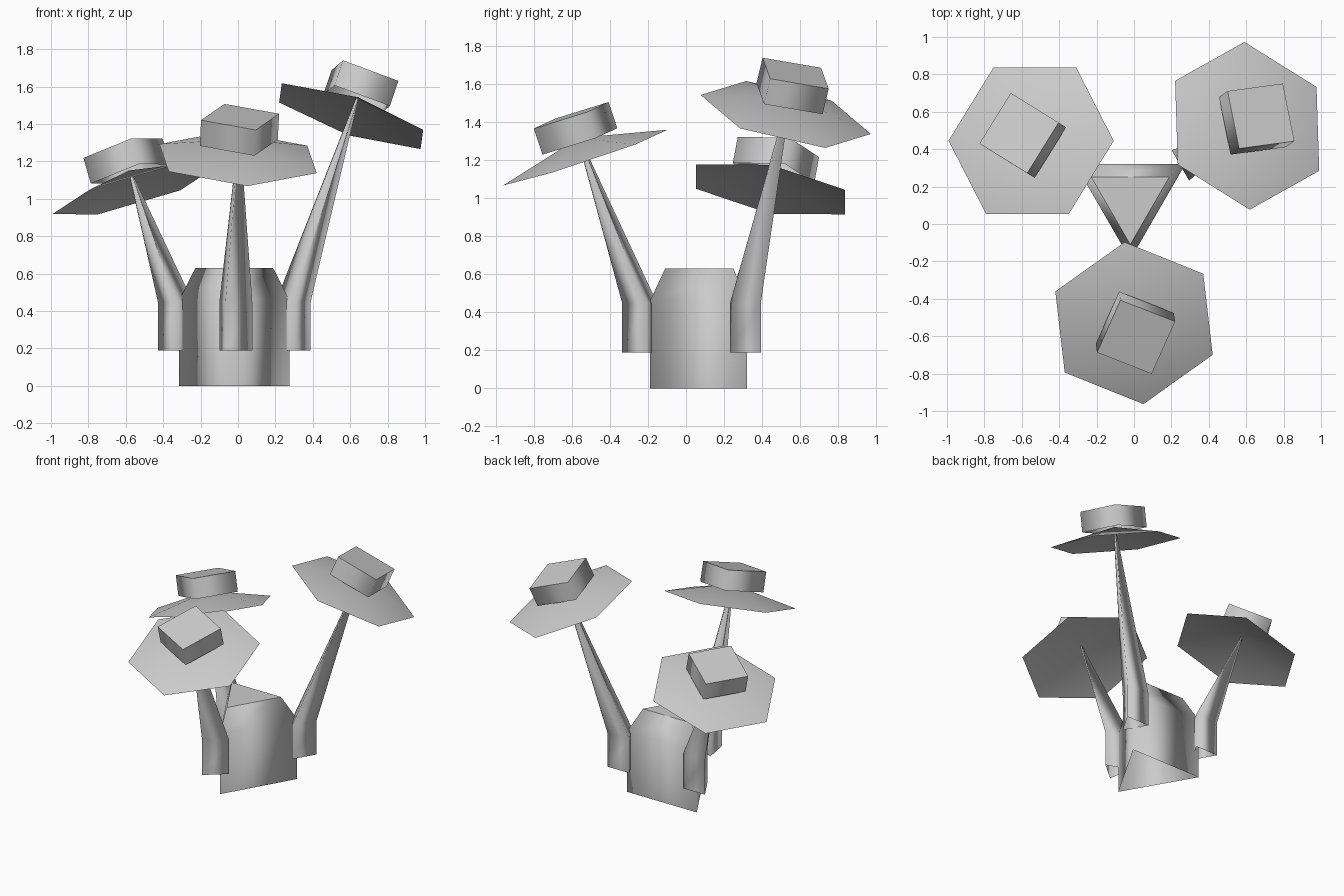
import bpy, bmesh
from math import cos, sin, tau, radians
from mathutils import Vector

cube = bpy.data.objects.get("Cube")
if cube:
    bpy.data.objects.remove(cube, do_unlink=True)

grey = bpy.data.materials.new("plain_grey")
grey.use_nodes = True
colour = (0.6, 0.6, 0.6, 1)
grey.diffuse_color = colour
grey.node_tree.nodes["Principled BSDF"].inputs["Base Color"].default_value = colour


def loft(name, rings, cap_top=False):
    """Bridge rings of points; open below, smooth sides, optional sharp flat cap."""
    bm = bmesh.new()
    loops = [[bm.verts.new(p) for p in ring] for ring in rings]
    for low, high in zip(loops, loops[1:]):
        n = len(low)
        for i in range(n):
            j = (i + 1) % n
            if len(high) == 1:
                bm.faces.new((low[i], low[j], high[0]))
            else:
                bm.faces.new((low[i], low[j], high[j], high[i]))
    for f in bm.faces:
        f.smooth = True
    if cap_top:
        cap = bm.faces.new(loops[-1])
        for e in cap.edges:
            e.smooth = False
    mesh = bpy.data.meshes.new(name)
    bm.to_mesh(mesh)
    bm.free()
    mesh.materials.append(grey)
    obj = bpy.data.objects.new(name, mesh)
    bpy.context.collection.objects.link(obj)
    return obj


def ring(centre, radius, sides, corner=(1, 0), normal=(0, 0, 1)):
    """Regular polygon whose first corner points along the plan direction."""
    n = Vector(normal).normalized()
    u = Vector((*corner, 0))
    u.z = -(n.x * u.x + n.y * u.y) / n.z
    u.normalize()
    v = n.cross(u)
    angles = [tau * i / sides for i in range(sides)]
    return [Vector(centre) + radius * (cos(a) * u + sin(a) * v) for a in angles]


# Three-sided pot with a tapered shoulder
pot = [(0, 0.34), (0.46, 0.34), (0.63, 0.24)]
loft("pot", [ring((-0.02, 0.15 if z < 0.5 else 0.13, z), r, 3, (0, -1)) for z, r in pot], True)

# side, brim centre, brim normal, brim corner, crown corner, stalk foot, stalk turn
heads = [
    ("front", (0, -0.53, 1.215), (0.05, -0.333, 1), (-0.05, 0.43), (-0.085, 0.2), (-0.03, -0.235), 10),
    ("left", (0.605, 0.525, 1.442), (0.34, 0.24, 1), (-0.015, 0.465), (-0.167, 0.125), (0.295, 0.34), 30),
    ("right", (-0.55, 0.445, 1.048), (-0.292, 0.186, 1), (-1, 0), (-0.045, 0.22), (-0.335, 0.33), 30),
]
for side, centre, normal, brim_dir, crown_dir, foot, turn in heads:
    c, n = Vector(centre), Vector(normal).normalized()
    apex = c + 0.11 * n

    # Shallow six-sided conical brim
    loft(side + "_brim", [ring(c, 0.46, 6, brim_dir, n), [apex]])

    # Square crown resting on the brim's peak
    loft(side + "_crown",
         [ring(c + h * n, 0.225, 4, crown_dir, n) for h in (0.09, 0.235)], True)

    # Three-sided stalk: upright foot, then a taper leaning out to the peak
    a = radians(turn)
    d = (cos(a), sin(a))
    loft(side + "_stalk", [
        ring((*foot, 0.19), 0.108, 3, d),
        ring((*foot, 0.45), 0.108, 3, d),
        ring(apex, 0.008, 3, d),
    ])
